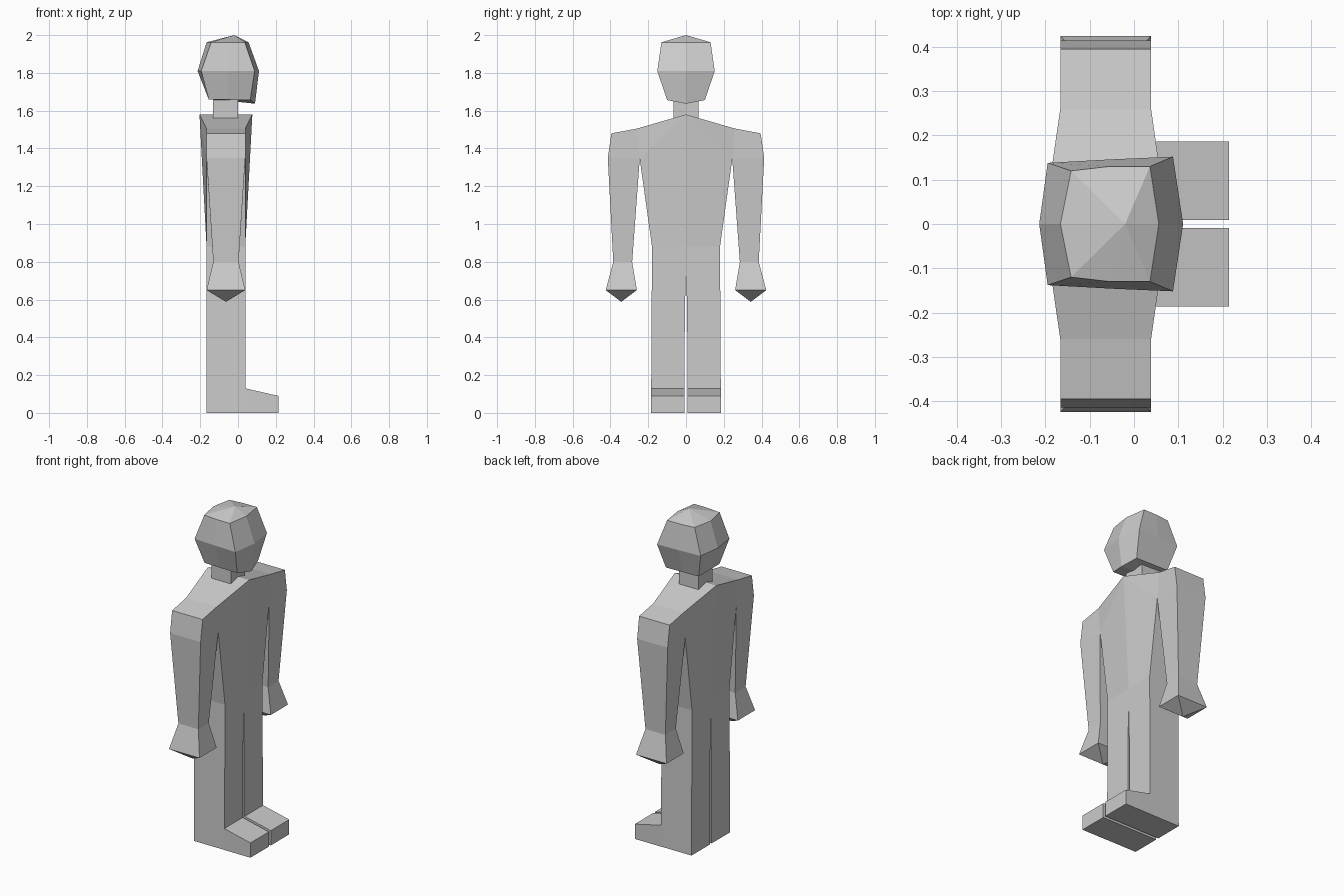
import bpy, bmesh

if "Cube" in bpy.data.objects:
    bpy.data.objects.remove(bpy.data.objects["Cube"])

CX = -0.064  # middle of the body's front-to-back depth


def make(name, verts, faces, mirror=False):
    me = bpy.data.meshes.new(name)
    me.from_pydata(verts, [], faces)
    ob = bpy.data.objects.new(name, me)
    bpy.context.collection.objects.link(ob)
    bm = bmesh.new()
    bm.from_mesh(me)
    if mirror:
        geom = bm.verts[:] + bm.edges[:] + bm.faces[:]
        bmesh.ops.mirror(bm, geom=geom, axis='Y', merge_dist=0.0005)
    bmesh.ops.recalc_face_normals(bm, faces=bm.faces[:])
    bm.to_mesh(me)
    bm.free()
    return ob


def prism(name, profile, y0, y1):
    """Side profile (x, z) extruded across y."""
    n = len(profile)
    verts = [(x, y, z) for y in (y0, y1) for x, z in profile]
    faces = [list(range(n)), list(range(n, 2 * n))]
    faces += [(i, (i + 1) % n, (i + 1) % n + n, i + n) for i in range(n)]
    return make(name, verts, faces)


# Body: half outline (y, z, half depth), shoulder -> arm -> hand -> armpit -> leg -> crotch
D, W = 0.1025, 0.067
outline = [(0, 1.58, 0.14), (0.26, 1.505, D), (0.395, 1.48, D), (0.414, 1.35, D),
           (0.385, 0.80, W), (0.425, 0.65, D), (0.26, 0.65, D), (0.285, 0.80, W),
           (0.245, 1.345, D), (0.18, 0.88, D), (0.185, 0, D), (0.009, 0, D),
           (0.006, 0.54, D), (0, 0.77, D), (0, 0.88, D)]
n = len(outline)
patches = [(0, 1, 8), (0, 8, 9, 14), (1, 2, 3, 8), (3, 4, 7, 8), (4, 5, 6, 7),
           (9, 10, 11, 12, 13, 14)]
verts = [(CX + s * h, y, z) for s in (1, -1) for y, z, h in outline]
faces = patches + [[i + n for i in p] for p in patches]
faces += [(i, i + 1, i + 1 + n, i + n) for i in range(13) if i != 5]
# pointed fist end
verts.append((CX, 0.343, 0.588))
fist = [5, 6, 6 + n, 5 + n]
faces += [(fist[i], fist[(i + 1) % 4], 2 * n) for i in range(4)]
make("body", verts, faces, mirror=True)

# Feet
for side, y0, y1 in (("left", 0.009, 0.186), ("right", -0.186, -0.009)):
    prism(side + "_foot", [(0.0385, 0), (0.214, 0), (0.214, 0.09), (0.0385, 0.13)], y0, y1)

# Neck
prism("neck", [(-0.132, 1.56), (0, 1.56), (0, 1.67), (-0.132, 1.67)], -0.067, 0.067)

# Head: three half rings (x, y, z) from back to front, closed by top and bottom points
rings = [
    [(-0.155, 0, 1.66), (-0.155, 0.10, 1.66), (-0.05, 0.10, 1.658), (0.065, 0.10, 1.656), (0.09, 0, 1.637)],
    [(-0.214, 0, 1.81), (-0.195, 0.138, 1.81), (-0.05, 0.146, 1.81), (0.088, 0.152, 1.81), (0.111, 0, 1.81)],
    [(-0.166, 0, 1.962), (-0.142, 0.12, 1.962), (-0.055, 0.13, 1.962), (0.036, 0.13, 1.962), (0.056, 0, 1.962)],
]
verts = [p for r in rings for p in r] + [(-0.02, 0, 2.0), (-0.05, 0, 1.652)]
faces = [(5 * r + i, 5 * r + i + 1, 5 * r + i + 6, 5 * r + i + 5) for r in range(2) for i in range(4)]
faces += [(10 + i, 11 + i, 15) for i in range(4)] + [(i, i + 1, 16) for i in range(4)]
make("head", verts, faces, mirror=True)
